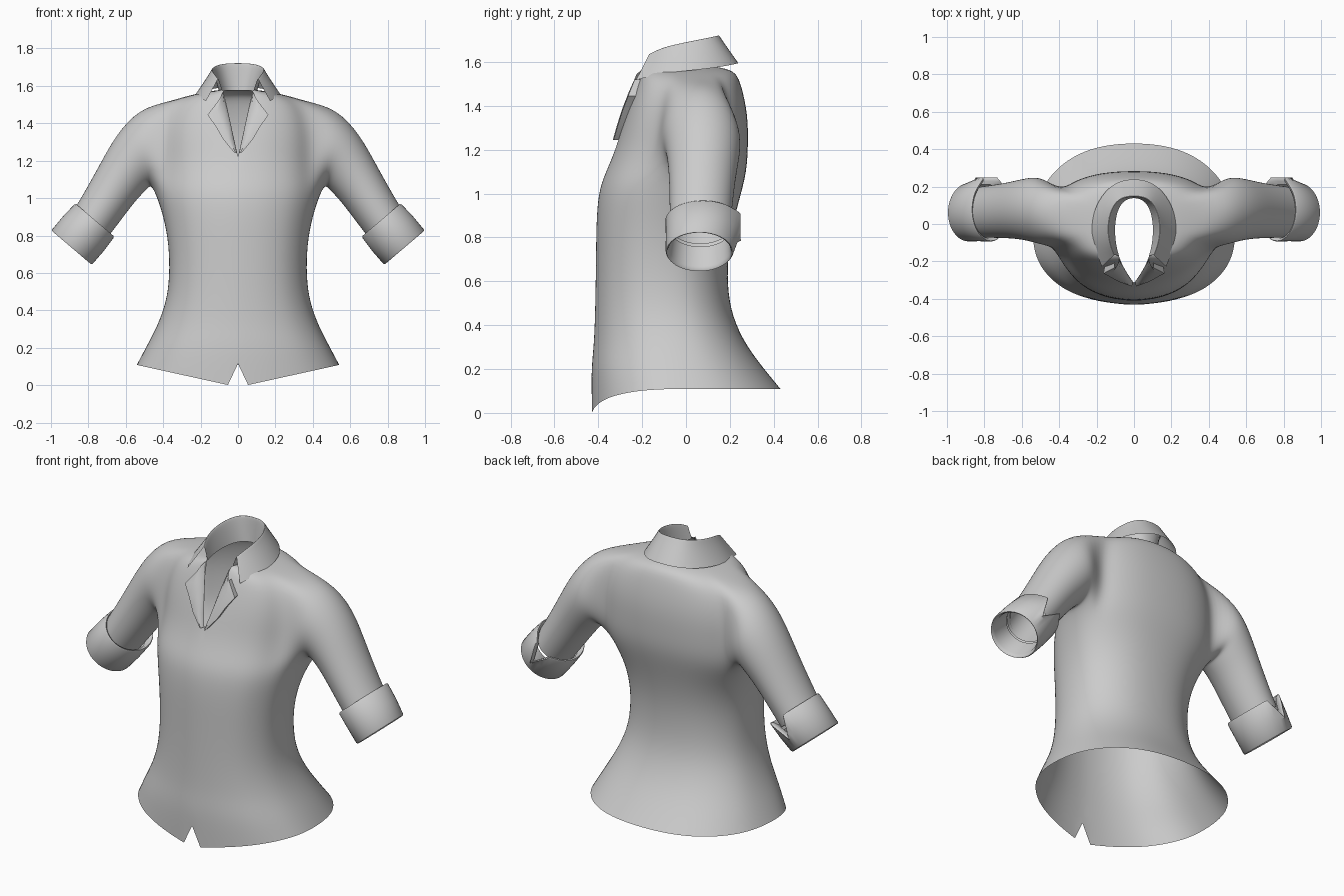
import bpy, bmesh, math
from mathutils import Vector

if "Cube" in bpy.data.objects:
    bpy.data.objects.remove(bpy.data.objects["Cube"])

cloth = bpy.data.materials.new("grey_cloth")
cloth.diffuse_color = (0.6, 0.6, 0.6, 1)
cloth.use_nodes = True
cloth.node_tree.nodes["Principled BSDF"].inputs["Base Color"].default_value = cloth.diffuse_color


def new_bm():
    bm = bmesh.new()
    return bm, bm.verts.layers.float.new("crease_vert")


def finish(bm, name, subdiv=0, sharp=None):
    bmesh.ops.remove_doubles(bm, verts=bm.verts, dist=1e-4)
    bmesh.ops.recalc_face_normals(bm, faces=bm.faces)
    me = bpy.data.meshes.new(name)
    bm.to_mesh(me)
    bm.free()
    me.materials.append(cloth)
    me.polygons.foreach_set("use_smooth", [True] * len(me.polygons))
    if sharp:
        me.set_sharp_from_angle(angle=math.radians(sharp))
    ob = bpy.data.objects.new(name, me)
    bpy.context.collection.objects.link(ob)
    if subdiv:
        mod = ob.modifiers.new("smooth", "SUBSURF")
        mod.levels = mod.render_levels = subdiv
    return ob


def loft(bm, rows, closed=False):
    n = len(rows[0])
    for a, b in zip(rows, rows[1:]):
        for i in range(n if closed else n - 1):
            j = (i + 1) % n
            bm.faces.new((a[i], a[j], b[j], b[i]))


# Body rings: height, half width, front y, back y, y of widest point, neck slit half width
RINGS = [
    (0.11, .545, -.43, .435, -.05, 0), (0.20, .497, -.432, .36, -.05, 0),
    (0.31, .437, -.42, .275, -.06, 0), (0.44, .387, -.415, .213, -.09, 0),
    (0.58, .368, -.412, .19, -.10, 0), (0.75, .372, -.41, .195, -.10, 0),
    (0.90, .400, -.408, .225, -.06, 0), (1.03, .445, -.395, .262, .02, 0),
    (1.12, .440, -.355, .28, .06, 0), (1.22, .435, -.315, .285, .07, 0),
    (1.36, .430, -.275, .285, .07, .031), (1.515, .375, -.215, .25, .06, .064),
    (1.562, .22, -.19, .22, .03, .076), (1.577, .105, -.17, .145, .0, .08)]
ANGLES = [0, 4, 16, 32, 46, 62, 76, 90, 104, 118, 134, 150, 165, 180]
HOLE_ROW, HOLE_COL = 7, 5          # armhole spans 4 x 4 faces from here


def front_y(z):
    for a, b in zip(RINGS, RINGS[1:]):
        if a[0] <= z <= b[0]:
            return a[2] + (b[2] - a[2]) * (z - a[0]) / (b[0] - a[0])
    return RINGS[-1][2]


def body_point(r, c):
    z, w, yf, yb, yc, slit = RINGS[r]
    t = math.radians(ANGLES[c])
    s = max(0, math.sin(t)) ** (2 / 2.3)
    k = abs(math.cos(t)) ** (2 / 2.3)
    if ANGLES[c] < 90:
        x, y = slit + (w - slit) * s, yc + (yf - yc) * k
    else:
        x, y = w * s, yc + (yb - yc) * k
    if r == 0 and ANGLES[c] < 90:   # dipped front hem with a notch
        z = 0.115 if c == 0 else min(.11, max(0, (x - .05) * .22))
    return x, y, z


# Sleeve rings: centre x, y, z, half height, half depth, tilt of the ring
SLEEVE = [(.495, .07, 1.275, .212, .185, 8), (.565, .08, 1.2, .172, .172, 30),
          (.645, .075, 1.08, .137, .155, 47), (.735, .068, .94, .125, .146, 49),
          (.80, .065, .845, .118, .140, 49.6)]


def tube_point(cx, cy, cz, ru, ry, tilt, ang, side):
    t = math.radians(tilt)
    u = ru * math.sin(ang)
    return (side * (cx + u * math.sin(t)), cy + ry * math.cos(ang), cz + u * math.cos(t))


# Body and sleeves in one sheet
bm, crease = new_bm()
for side in (1, -1):
    grid = []
    for r in range(len(RINGS)):
        row = []
        for c in range(len(ANGLES)):
            x, y, z = body_point(r, c)
            v = bm.verts.new((side * x, y, z))
            if (r == 0 and c < 2) or (c == 0 and r in (9, 13)):
                v[crease] = 1
            row.append(v)
        grid.append(row)
    for r in range(len(RINGS) - 1):
        for c in range(len(ANGLES) - 1):
            if HOLE_ROW <= r < HOLE_ROW + 4 and HOLE_COL <= c < HOLE_COL + 4:
                continue
            bm.faces.new((grid[r][c], grid[r][c + 1], grid[r + 1][c + 1], grid[r + 1][c]))
    # walk around the armhole, then extend it as a sleeve
    R, C = HOLE_ROW, HOLE_COL
    walk = ([(R, C + i) for i in range(4)] + [(R + i, C + 4) for i in range(4)]
            + [(R + 4, C + 4 - i) for i in range(4)] + [(R + 4 - i, C) for i in range(4)])
    rows = [[grid[r][c] for r, c in walk]]
    for ring in SLEEVE:
        rows.append([bm.verts.new(tube_point(*ring, math.radians(225 + 22.5 * i), side))
                     for i in range(16)])
    loft(bm, rows, closed=True)
    for r in range(R + 1, R + 4):   # drop the unused points inside the armhole
        for c in range(C + 1, C + 4):
            bm.verts.remove(grid[r][c])
finish(bm, "shirt_body", 2)

# Turned-back cuffs: distance along the sleeve, half height, half depth, y, notch share
TOP, END = Vector((.765, 0, .8825)), Vector((.89, 0, .735))
CUFF = [(.35, .112, .132, .066, 0), (.9, .124, .140, .062, 0), (.985, .131, .145, .061, 0),
        (1.0, .137, .150, .061, 0), (.96, .142, .155, .062, 0), (.5, .143, .164, .072, .3),
        (.04, .138, .172, .078, 1), (.0, .132, .168, .078, 1), (.03, .122, .155, .075, 1),
        (.15, .115, .142, .07, .85)]
SEG = 48
for side, label in ((1, "left"), (-1, "right")):
    bm, _ = new_bm()
    rows = []
    for s, ru, ry, cy, notch in CUFF:
        row = []
        for i in range(SEG):
            a = 2 * math.pi * i / SEG
            d = abs((math.degrees(a) + 180) % 360 - 180)
            dip = max(0, 1 - d / 23) * .62 * notch
            flare = 1 + .07 * notch * max(0, 1 - abs(d - 23) / 15)
            p = TOP.lerp(END, s + dip)
            row.append(bm.verts.new(tube_point(p.x, cy, p.z, ru, ry * flare, 49.6, a, side)))
        rows.append(row)
    loft(bm, rows, closed=True)
    finish(bm, label + "_cuff", 0, 50)

# Folded collar: half rows from back centre to front end
BASE = [(0, .145, 1.575), (.065, .125, 1.575), (.1, .04, 1.572), (.103, -.06, 1.568),
        (.092, -.13, 1.565), (.08, -.17, 1.565)]
FOLD = [(0, .150, 1.728), (.085, .138, 1.725), (.130, .06, 1.708), (.140, -.04, 1.688),
        (.125, -.115, 1.668), (.105, -.165, 1.64)]
EDGE = [(0, .245, 1.598), (.11, .225, 1.59), (.20, .12, 1.572), (.230, 0, 1.56),
        (.220, -.11, 1.55), (.172, -.228, 1.518)]


def blend(a, b, f, off=(0, 0, 0)):
    return [Vector(p).lerp(Vector(q), f) + Vector(off) for p, q in zip(a, b)]


halves = [BASE, blend(BASE, FOLD, .5), blend(BASE, FOLD, .94), blend(FOLD, EDGE, .04, (0, 0, .003)),
          blend(FOLD, EDGE, .15), blend(FOLD, EDGE, .55), EDGE]
bm, crease = new_bm()
rows = []
for k, half in enumerate(halves):
    pts = [(-p[0], p[1], p[2]) for p in reversed(half[1:])] + [tuple(p) for p in half]
    row = [bm.verts.new(p) for p in pts]
    if k in (0, len(halves) - 1):
        row[0][crease] = row[-1][crease] = 1
    rows.append(row)
loft(bm, rows)
finish(bm, "collar", 2)

# Lapels folded open beside the neck slit
INNER = [(.078, 1.57), (.058, 1.48), (.040, 1.40), (.023, 1.32), (.006, 1.245)]
OUTER = [(.105, 1.52), (.163, 1.445), (.120, 1.385), (.080, 1.315), (.022, 1.245)]
for side, label in ((1, "left"), (-1, "right")):
    bm, _ = new_bm()
    rows = []
    for (xa, za), (xb, zb) in zip(INNER, OUTER):
        row = []
        for f, lift in ((0, .0), (.12, .016), (.5, .026), (1, .022)):
            x, z = xa + (xb - xa) * f, za + (zb - za) * f
            row.append(bm.verts.new((side * x, front_y(z) - lift, z)))
        # edge returning to the chest gives the flap its thickness
        row.append(bm.verts.new((side * xb * .97, front_y(zb) + .012, zb)))
        rows.append(row)
    loft(bm, rows)
    finish(bm, label + "_lapel", 0, 40)
